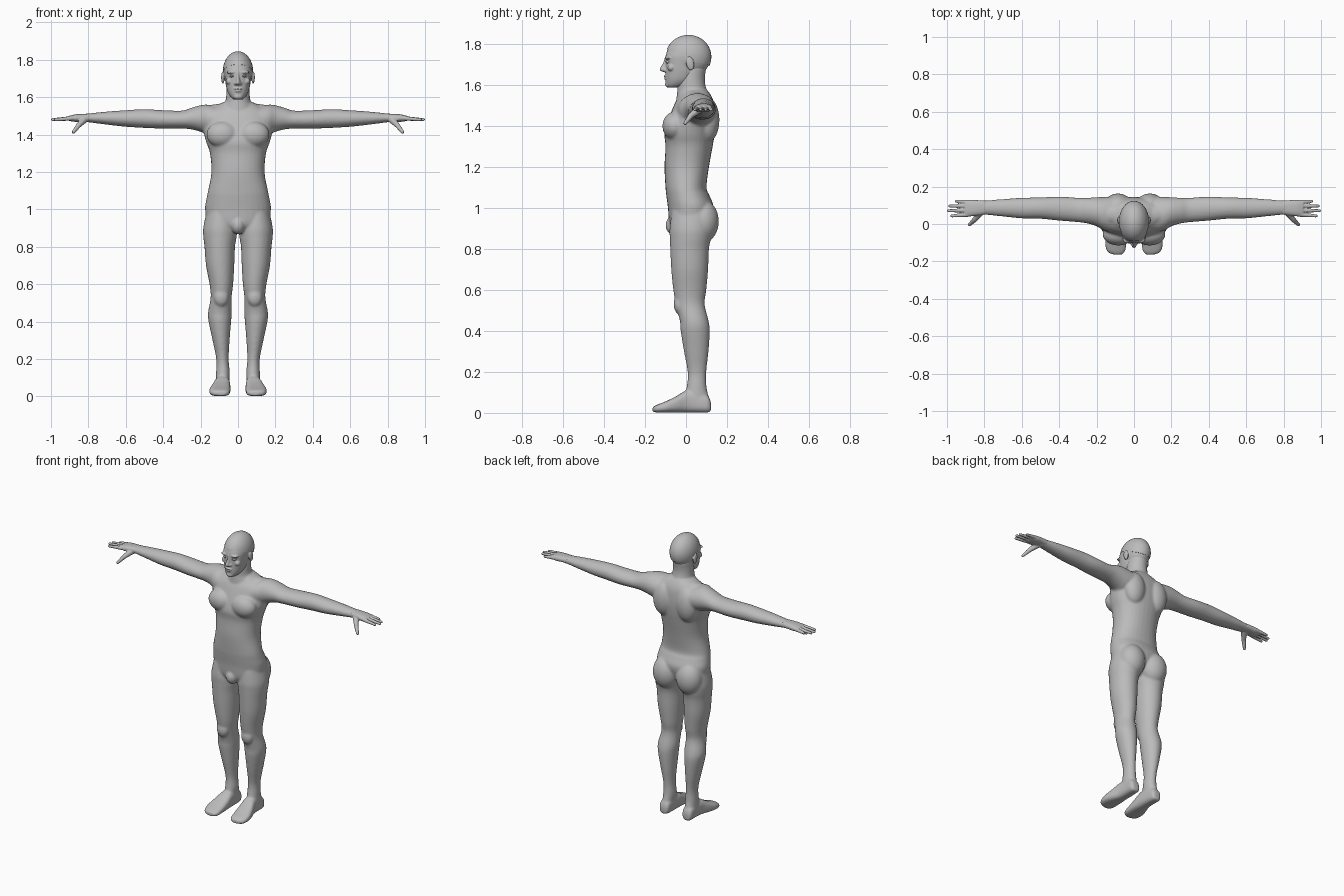
import bpy, bmesh, math
from mathutils import Vector, Matrix

skin = bpy.data.materials.new("grey_skin")
skin.diffuse_color = (0.5, 0.5, 0.5, 1)


def smooth_rows(rows, sub=4):
    """Catmull-Rom interpolation of section rows."""
    out = []
    for i in range(len(rows) - 1):
        p = [rows[max(0, min(len(rows) - 1, i + k))] for k in (-1, 0, 1, 2)]
        for s in range(sub):
            t = s / sub
            out.append([b + 0.5 * t * (c - a + t * (2*a - 5*b + 4*c - d + t * (3*(b - c) + d - a)))
                        for a, b, c, d in zip(*p)])
    return out + [list(rows[-1])]


def loft(bm, rows, axis, side=1, power=2.0, n=32):
    """Rows are (position on axis, a0, a1, b0, b1), a/b being the other two axes in order."""
    rings = []
    for t, a0, a1, b0, b1 in smooth_rows(rows):
        ring = []
        for k in range(n):
            c, s = math.cos(2 * math.pi * k / n), math.sin(2 * math.pi * k / n)
            a = (a0 + a1) / 2 + (a1 - a0) / 2 * math.copysign(abs(c) ** (2 / power), c)
            b = (b0 + b1) / 2 + (b1 - b0) / 2 * math.copysign(abs(s) ** (2 / power), s)
            co = {'x': (t, a, b), 'y': (a, t, b), 'z': (a, b, t)}[axis]
            ring.append(bm.verts.new((co[0] * side, co[1], co[2])))
        rings.append(ring)
    faces = [bm.faces.new((p[k], p[(k + 1) % n], q[(k + 1) % n], q[k]))
             for p, q in zip(rings, rings[1:]) for k in range(n)]
    faces += [bm.faces.new(rings[0]), bm.faces.new(rings[-1])]
    bmesh.ops.recalc_face_normals(bm, faces=faces)


def ball(bm, centre, radii, tilt=0.0):
    m = Matrix.Translation(centre) @ Matrix.Rotation(tilt, 4, 'X') @ Matrix.Diagonal((*radii, 1))
    bmesh.ops.create_uvsphere(bm, u_segments=32, v_segments=20, radius=1, matrix=m)


def pair(bm, centre, radii, tilt=0.0):
    for s in (1, -1):
        ball(bm, (centre[0] * s, centre[1], centre[2]), radii, tilt)


def limb(bm, p, q, r0, r1, side):
    """Round-ended tapered finger."""
    p, q = [Vector((v[0] * side, v[1], v[2])) for v in (p, q)]
    d = q - p
    m = Matrix.Translation((p + q) / 2) @ d.to_track_quat('Z', 'Y').to_matrix().to_4x4()
    bmesh.ops.create_cone(bm, cap_ends=True, segments=16, radius1=r0, radius2=r1, depth=d.length, matrix=m)
    ball(bm, p, (r0,) * 3)
    ball(bm, q, (r1,) * 3)


def finish(bm, name, voxel=0, steps=0):
    me = bpy.data.meshes.new(name)
    bm.to_mesh(me)
    bm.free()
    me.materials.append(skin)
    ob = bpy.data.objects.new(name, me)
    bpy.context.collection.objects.link(ob)
    me.shade_smooth()
    if voxel:
        r = ob.modifiers.new("blend", 'REMESH')
        r.mode, r.voxel_size, r.use_smooth_shade = 'VOXEL', voxel, True
        s = ob.modifiers.new("soften", 'SMOOTH')
        s.factor, s.iterations = 0.5, steps
    return ob


# Body: torso, neck, arms, legs and feet blended together
body = bmesh.new()
torso = [(.875, .06, -.05, .06), (.92, .155, -.08, .11), (1.0, .176, -.088, .135), (1.06, .168, -.096, .115),
         (1.1, .16, -.1, .1), (1.2, .142, -.105, .112), (1.3, .15, -.1, .13), (1.36, .17, -.105, .14),
         (1.42, .185, -.09, .145), (1.48, .185, -.068, .142), (1.52, .17, -.05, .135),
         (1.55, .125, -.03, .122), (1.575, .075, -.02, .105)]
loft(body, [(z, -w, w, f, b) for z, w, f, b in torso], 'z', power=2.2)
neck = [(1.5, .1, -.05, .13), (1.55, .085, -.045, .118), (1.58, .067, -.042, .1), (1.63, .062, -.04, .092),
        (1.69, .06, -.03, .1)]
loft(body, [(z, -w, w, f, b) for z, w, f, b in neck], 'z')
arm = [(.1, -.05, .148, 1.4, 1.55), (.16, -.035, .145, 1.4, 1.56), (.2, -.012, .143, 1.415, 1.557),
       (.25, .003, .14, 1.428, 1.543), (.3, .01, .14, 1.432, 1.528), (.4, .018, .146, 1.432, 1.53),
       (.5, .028, .142, 1.436, 1.536), (.6, .03, .14, 1.442, 1.53), (.7, .04, .133, 1.453, 1.523),
       (.8, .05, .125, 1.466, 1.513), (.82, .05, .125, 1.467, 1.512)]
leg = [(.98, .02, .17, -.07, .13), (.9, .006, .186, -.08, .13), (.85, .008, .185, -.079, .122),
       (.8, .016, .179, -.077, .112), (.7, .02, .171, -.072, .108), (.6, .026, .152, -.062, .099),
       (.53, .034, .146, -.05, .091), (.45, .033, .16, -.03, .11), (.4, .037, .157, -.026, .116),
       (.3, .045, .136, -.01, .11), (.2, .05, .116, .008, .099), (.13, .044, .117, .004, .1),
       (.07, .048, .118, -.01, .112), (.03, .052, .116, -.01, .112)]
foot = [(.122, .062, .105, .008, .05), (.105, .05, .118, .002, .085), (.05, .045, .12, .002, .1),
        (0, .042, .126, .002, .108), (-.05, .04, .143, .002, .08), (-.1, .041, .154, .002, .056),
        (-.145, .047, .145, .002, .038), (-.163, .065, .115, .006, .028)]
for s in (1, -1):
    loft(body, arm, 'x', s)
    loft(body, leg, 'z', s)
    loft(body, foot, 'y', s, power=2.8)
pair(body, (.083, -.055, 1.4), (.085, .06, .07))         # chest
pair(body, (.085, .082, .935), (.085, .078, .105))       # buttocks
pair(body, (.085, .105, 1.43), (.072, .058, .11))        # shoulder blades
pair(body, (.09, -.03, .53), (.04, .03, .05))            # knees
pair(body, (.08, .05, 1.535), (.1, .05, .03))            # trapezius
ball(body, (0, -.055, .915), (.038, .045, .048))         # groin
finish(body, "body", .0065, 6)

# Hands: palm, four fingers and a thumb
palm = [(.79, .051, .125, 1.468, 1.512), (.83, .046, .127, 1.469, 1.511), (.87, .041, .129, 1.468, 1.508),
        (.905, .042, .127, 1.474, 1.5)]
fingers = [(.05, .043, .975), (.073, .071, .992), (.097, .096, .985), (.117, .122, .95)]
for s, side in ((1, "left"), (-1, "right")):
    hand = bmesh.new()
    loft(hand, palm, 'x', s, power=2.4)
    for y0, y1, tip in fingers:
        limb(hand, (.89, y0, 1.487), (tip, y1, 1.48), .012, .008, s)
    limb(hand, (.82, .065, 1.482), (.85, .025, 1.452), .02, .014, s)
    limb(hand, (.85, .025, 1.452), (.88, -.004, 1.414), .014, .009, s)
    finish(hand, side + "_hand", .0035, 4)

# Head: skull, face, jaw and ears
head = bmesh.new()
ball(head, (0, .012, 1.74), (.078, .109, .104))
face = [(1.588, .022, -.085, -.05), (1.6, .038, -.097, .0), (1.625, .054, -.1, .04), (1.66, .064, -.1, .06),
        (1.7, .07, -.1, .07), (1.74, .074, -.1, .08), (1.77, .07, -.09, .08)]
loft(head, [(z, -w, w, f, b) for z, w, f, b in face], 'z', power=2.2)
nose = [(1.735, .008, -.104, -.07), (1.71, .009, -.111, -.07), (1.685, .013, -.126, -.07),
        (1.673, .016, -.128, -.07), (1.664, .012, -.112, -.07)]
loft(head, [(z, -w, w, f, b) for z, w, f, b in nose], 'z')
pair(head, (.013, -.1, 1.673), (.009, .013, .009))       # nostrils
pair(head, (.032, -.085, 1.733), (.028, .018, .009))     # brows
pair(head, (.045, -.072, 1.685), (.02, .018, .018))      # cheekbones
ball(head, (0, -.096, 1.644), (.024, .013, .006))        # upper lip
ball(head, (0, -.094, 1.632), (.021, .013, .006))        # lower lip
ball(head, (0, -.086, 1.603), (.024, .016, .015))        # chin
pair(head, (.081, .02, 1.705), (.009, .019, .034), .2)   # ears
finish(head, "head", .0035, 3)

# Eyes
eyes = bmesh.new()
pair(eyes, (.031, -.083, 1.713), (.015, .016, .008))
finish(eyes, "eyes")

# Cap: upper skull shell with a slanted rim
cap = bmesh.new()
ball(cap, (0, .012, 1.738), (.081, .112, .107))
cut = bmesh.ops.bisect_plane(cap, geom=cap.verts[:] + cap.edges[:] + cap.faces[:], plane_co=(0, .01, 1.735),
                             plane_no=(0, .085, .215), clear_inner=True)
rim = [e for e in cut['geom_cut'] if isinstance(e, bmesh.types.BMEdge)]
bmesh.ops.contextual_create(cap, geom=rim)
ob = finish(cap, "cap")
bpy.context.view_layer.objects.active = ob
ob.select_set(True)
bpy.ops.object.shade_smooth_by_angle(angle=math.radians(50))
